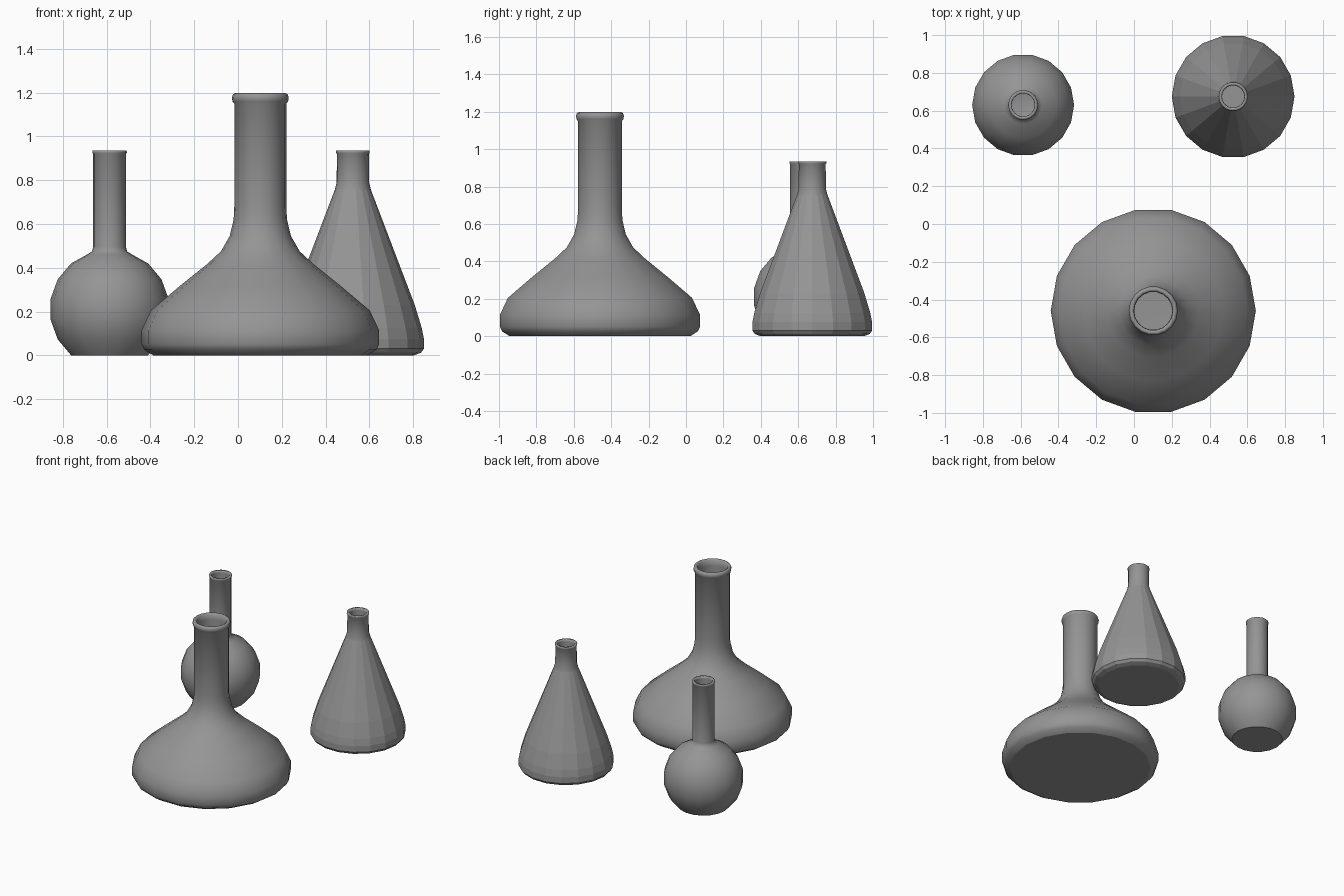
import bpy
import bmesh
from math import cos, sin, radians, pi

SIDES = 18

cube = bpy.data.objects.get("Cube")
if cube:
    bpy.data.objects.remove(cube)

glass = bpy.data.materials.new("grey_glass")
glass.use_nodes = True
GREY = (0.3, 0.3, 0.3, 1)
glass.diffuse_color = GREY
glass.node_tree.nodes["Principled BSDF"].inputs["Base Color"].default_value = GREY


def lathe(name, centre, body, lip, wall, flat_below=0):
    """Turn body and lip (radius, height) into a hollow vessel; faces under flat_below stay flat."""
    inside = [(r - wall, max(z, wall)) for r, z in reversed(body)]
    profile = body + lip + inside
    bm = bmesh.new()
    rings = []
    for r, z in profile:
        rings.append([bm.verts.new((r * cos(2 * pi * i / SIDES), r * sin(2 * pi * i / SIDES), z))
                      for i in range(SIDES)])
    for low, high in zip(rings, rings[1:]):
        for i in range(SIDES):
            j = (i + 1) % SIDES
            bm.faces.new((low[i], low[j], high[j], high[i]))
    # Outer base and inner floor
    bm.faces.new(rings[0][::-1])
    bm.faces.new(rings[-1])
    bmesh.ops.recalc_face_normals(bm, faces=bm.faces)
    for f in bm.faces:
        f.smooth = f.calc_center_median().z > flat_below
    mesh = bpy.data.meshes.new(name)
    bm.to_mesh(mesh)
    bm.free()
    mesh.materials.append(glass)
    obj = bpy.data.objects.new(name, mesh)
    obj.location = (*centre, 0)
    bpy.context.collection.objects.link(obj)
    return obj


# Wide squat flask with a rolled lip
wide_body = [(0.49, 0), (0.53, 0.025), (0.543, 0.05), (0.543, 0.115), (0.5, 0.205),
             (0.37, 0.315), (0.245, 0.415), (0.18, 0.475), (0.14, 0.545), (0.122, 0.62),
             (0.119, 0.68), (0.119, 1.15)]
wide_lip = [(0.127, 1.16), (0.13, 1.178), (0.125, 1.193), (0.115, 1.198), (0.103, 1.19)]
lathe("wide_flask", (0.102, -0.46), wide_body, wide_lip, 0.018)

# Round flask: a ball cut off at the base, joined to a straight neck
ball = [(0.274 * cos(radians(a)), 0.21 + 0.274 * sin(radians(a))) for a in range(-50, 51, 20)]
ball[0] = (ball[0][0], 0)
neck = [(0.1, 0.462), (0.08, 0.475), (0.075, 0.495), (0.075, 0.92)]
lathe("round_flask", (-0.587, 0.63), ball + neck, [(0.079, 0.926), (0.078, 0.935), (0.062, 0.935)], 0.014)

# Conical flask with a faceted body
cone_body = [(0.28, 0), (0.312, 0.012), (0.325, 0.03), (0.325, 0.075), (0.315, 0.125), (0.283, 0.23),
             (0.083, 0.755), (0.074, 0.79), (0.073, 0.92)]
lathe("conical_flask", (0.525, 0.675), cone_body, [(0.077, 0.926), (0.076, 0.935), (0.061, 0.935)], 0.014, 0.7)
